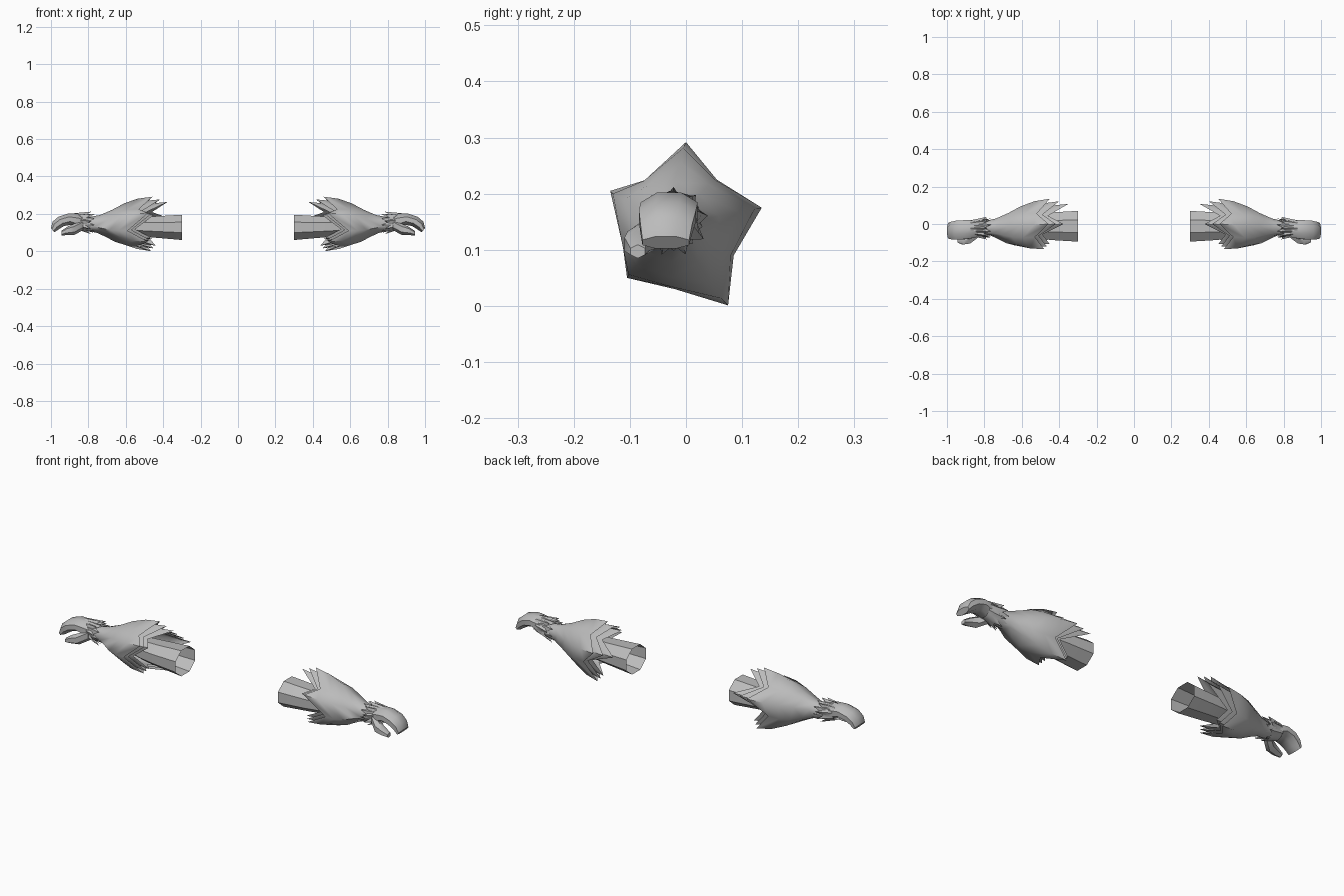
import bpy, bmesh, math
from mathutils import Vector

cube = bpy.data.objects.get("Cube")
if cube:
    bpy.data.objects.remove(cube)

grey = bpy.data.materials.new("plain_grey")
grey.use_nodes = True
grey.diffuse_color = (0.5, 0.5, 0.5, 1)
bsdf = grey.node_tree.nodes["Principled BSDF"]
bsdf.inputs["Base Color"].default_value = (0.5, 0.5, 0.5, 1)
bsdf.inputs["Roughness"].default_value = 0.8


def loft(name, rings, cap_start=False, cap_end=False, angle=50):
    """Skin rings that run along +x, each counterclockwise seen from +x, and mirror the part."""
    bm = bmesh.new()
    rows = [[bm.verts.new(p) for p in ring] for ring in rings]
    n = len(rows[0])
    for a, b in zip(rows, rows[1:]):
        for i in range(n):
            j = (i + 1) % n
            bm.faces.new((a[i], a[j], b[j], b[i]))
    if cap_start:
        bm.faces.new(rows[0][::-1])
    if cap_end:
        bm.faces.new(rows[-1])
    mesh = bpy.data.meshes.new(name)
    bm.to_mesh(mesh)
    bm.free()
    mesh.materials.append(grey)
    ob = bpy.data.objects.new(name, mesh)
    bpy.context.collection.objects.link(ob)
    bpy.ops.object.select_all(action='DESELECT')
    ob.select_set(True)
    bpy.context.view_layer.objects.active = ob
    bpy.ops.object.shade_smooth_by_angle(angle=math.radians(angle))
    mod = ob.modifiers.new("Mirror", 'MIRROR')
    mod.use_mirror_merge = False
    return ob


def oval(x, y, z, hy, hz, n=8, turn=0.5, tilt=0.0):
    """Ring of n points; tilt slides the upper points along x."""
    pts = []
    for i in range(n):
        a = 2 * math.pi * (i + turn) / n
        dz = hz * math.sin(a)
        pts.append((x + tilt * dz, y + hy * math.cos(a), z + dz))
    return pts


# Upper arm: open, slightly flared tube
loft("upper_arm", [oval(0.30, -0.012, 0.128, 0.089, 0.073),
                   oval(0.44, -0.012, 0.130, 0.080, 0.062),
                   oval(0.52, -0.012, 0.132, 0.070, 0.056),
                   oval(0.62, -0.010, 0.140, 0.050, 0.045)], angle=35)

# Forearm sleeve: five feather tips and five notches as (y, z, end x, extra reach of under layers)
STAR = [(0.00, 0.292, 0.457, 0.040), (-0.07, 0.225, 0.530, 0.020),
        (-0.135, 0.205, 0.480, 0.015), (-0.113, 0.110, 0.590, 0.020),
        (-0.105, 0.050, 0.480, 0.010), (-0.02, 0.030, 0.540, 0.010),
        (0.075, 0.001, 0.465, 0.012), (0.085, 0.090, 0.540, 0.020),
        (0.135, 0.175, 0.450, 0.050), (0.055, 0.225, 0.520, 0.030)]
# position along the sleeve, width, how star-shaped
STEPS = [(0, 0.30, 0), (0.22, 0.40, 0.1), (0.40, 0.60, 0.3),
         (0.58, 0.83, 0.55), (0.78, 0.97, 0.8), (1, 1, 1)]


def sleeve(name, layer, first):
    rings = []
    shrink = 1 - 0.10 * layer
    for u, width, star in STEPS[first:]:
        cy, cz = -0.022 * (1 - u), 0.145 + 0.005 * u
        ring = []
        for y, z, end, reach in STAR:
            d = Vector((y, z - 0.15))
            r = (0.115 * (1 - star) + d.length * star) * width * shrink
            d.normalize()
            x = 0.82 + (end - reach * layer - 0.82) * u
            ring.append((x, cy + d.x * r, cz + d.y * r))
        rings.append(ring)
    loft(name, rings[::-1], angle=60)


sleeve("forearm_sleeve", 0, 0)
sleeve("middle_feathers", 1, 2)
sleeve("inner_feathers", 2, 2)


# Wrist ruffs: small rings of spikes pointing to the elbow
def ruff(name, tip_x, root_x, radius, turn):
    n = 18
    rings = []
    for u in (1, 0.5, 0):
        ring = []
        for i in range(n):
            a = 2 * math.pi * (i + turn) / n
            tip = i % 2 == 0
            end = tip_x if tip else tip_x + 0.035
            r = 0.042 + (radius - 0.042 if tip else 0) * u
            x = root_x + (end - root_x) * u
            ring.append((x, -0.022 + r * math.cos(a),
                         0.150 + 0.012 * (1 - u) + r * math.sin(a)))
        rings.append(ring)
    loft(name, rings, angle=40)


ruff("wrist_ruff", 0.785, 0.875, 0.062, 0.5)
ruff("wrist_ruff_inner", 0.765, 0.855, 0.052, 1.5)

# Mitten hand curving down to a blunt edge
loft("mitten_hand", [oval(0.800, -0.022, 0.148, 0.034, 0.032),
                     oval(0.850, -0.027, 0.160, 0.050, 0.044),
                     oval(0.900, -0.030, 0.172, 0.055, 0.033, tilt=0.2),
                     oval(0.945, -0.033, 0.160, 0.055, 0.027, tilt=0.6),
                     oval(0.975, -0.035, 0.138, 0.050, 0.022, tilt=0.8),
                     oval(0.991, -0.036, 0.113, 0.045, 0.012, tilt=0.8)],
     True, True, 40)

# Thumb
loft("thumb", [oval(0.830, -0.045, 0.142, 0.028, 0.030, 6),
               oval(0.875, -0.078, 0.118, 0.030, 0.030, 6),
               oval(0.915, -0.088, 0.110, 0.025, 0.024, 6, tilt=-0.3),
               oval(0.945, -0.086, 0.097, 0.015, 0.012, 6)], True, True, 45)
